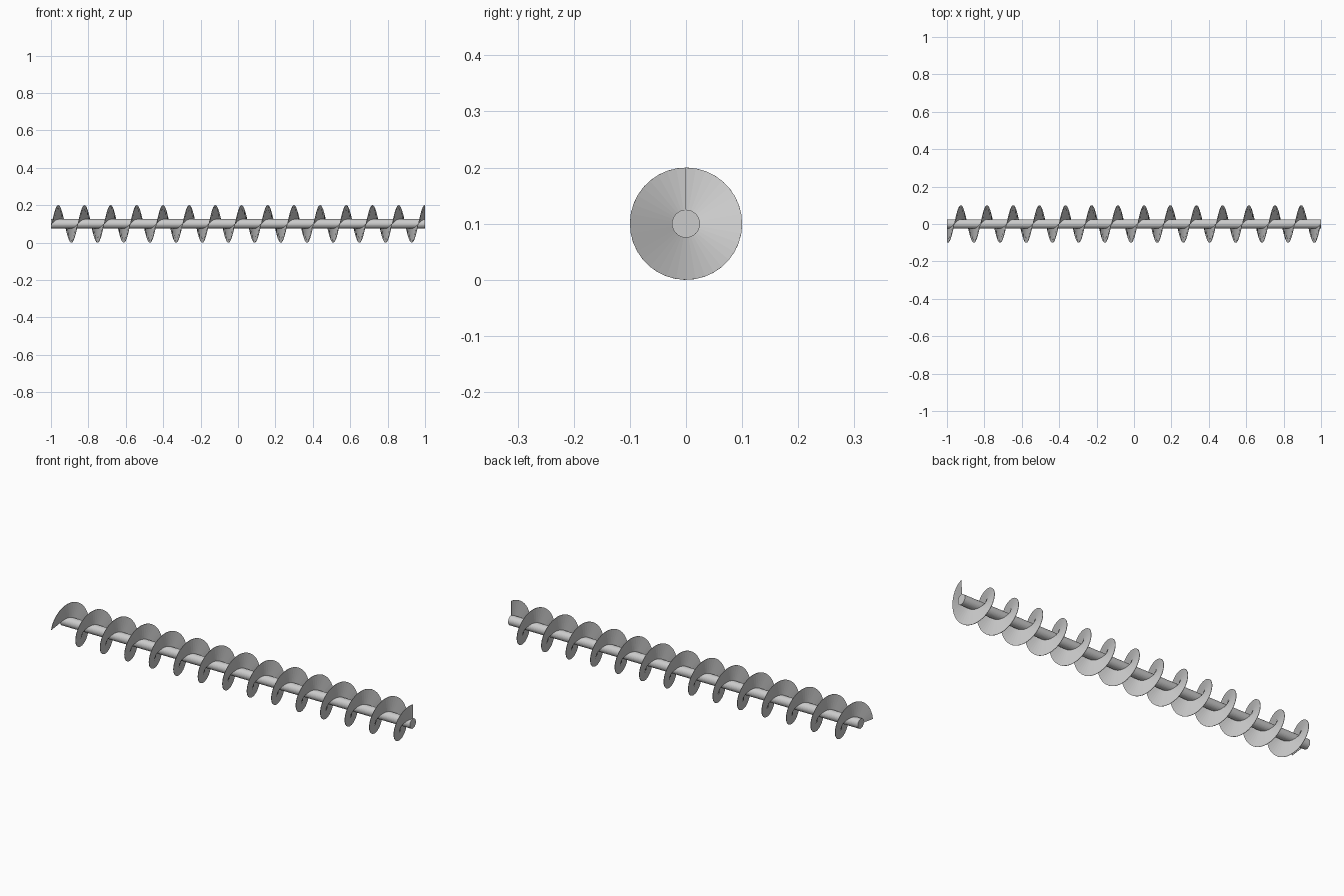
import bpy, bmesh, math
from mathutils import Matrix

if "Cube" in bpy.data.objects:
    bpy.data.objects.remove(bpy.data.objects["Cube"])

LENGTH, PITCH = 2.0, 0.14
SHAFT_R, FLIGHT_R, AXIS_Z = 0.025, 0.1, 0.1
THICK = 0.002

steel = bpy.data.materials.new("light_grey_steel")
steel.diffuse_color = (0.6, 0.6, 0.6, 1)
steel.use_nodes = True
steel.node_tree.nodes["Principled BSDF"].inputs["Base Color"].default_value = steel.diffuse_color


def add_object(name, bm):
    bmesh.ops.recalc_face_normals(bm, faces=bm.faces[:])
    mesh = bpy.data.meshes.new(name)
    bm.to_mesh(mesh)
    bm.free()
    mesh.materials.append(steel)
    obj = bpy.data.objects.new(name, mesh)
    obj.location.z = AXIS_Z
    bpy.context.collection.objects.link(obj)
    return obj


# Central shaft along x
bm = bmesh.new()
bmesh.ops.create_cone(bm, cap_ends=True, segments=32, radius1=SHAFT_R,
                      radius2=SHAFT_R, depth=LENGTH,
                      matrix=Matrix.Rotation(math.pi / 2, 4, 'Y'))
add_object("shaft", bm)

# Screw flight: a thin radial blade section swept along the helix,
# ending straight up at the right end of the shaft
bm = bmesh.new()
travel = LENGTH - THICK
steps = round(LENGTH / PITCH * 36)
previous = None
for i in range(steps + 1):
    x = -travel / 2 + travel * i / steps
    angle = 2 * math.pi * (x - travel / 2) / PITCH
    section = [bm.verts.new((x + dx, r * math.sin(angle), r * math.cos(angle)))
               for r, dx in ((SHAFT_R - 0.001, -THICK / 2), (FLIGHT_R, -THICK / 2),
                             (FLIGHT_R, THICK / 2), (SHAFT_R - 0.001, THICK / 2))]
    if previous:
        for j in range(4):
            k = (j + 1) % 4
            bm.faces.new((previous[j], previous[k], section[k], section[j]))
    else:
        bm.faces.new(section)
    previous = section
bm.faces.new(previous)
add_object("screw_flight", bm)
